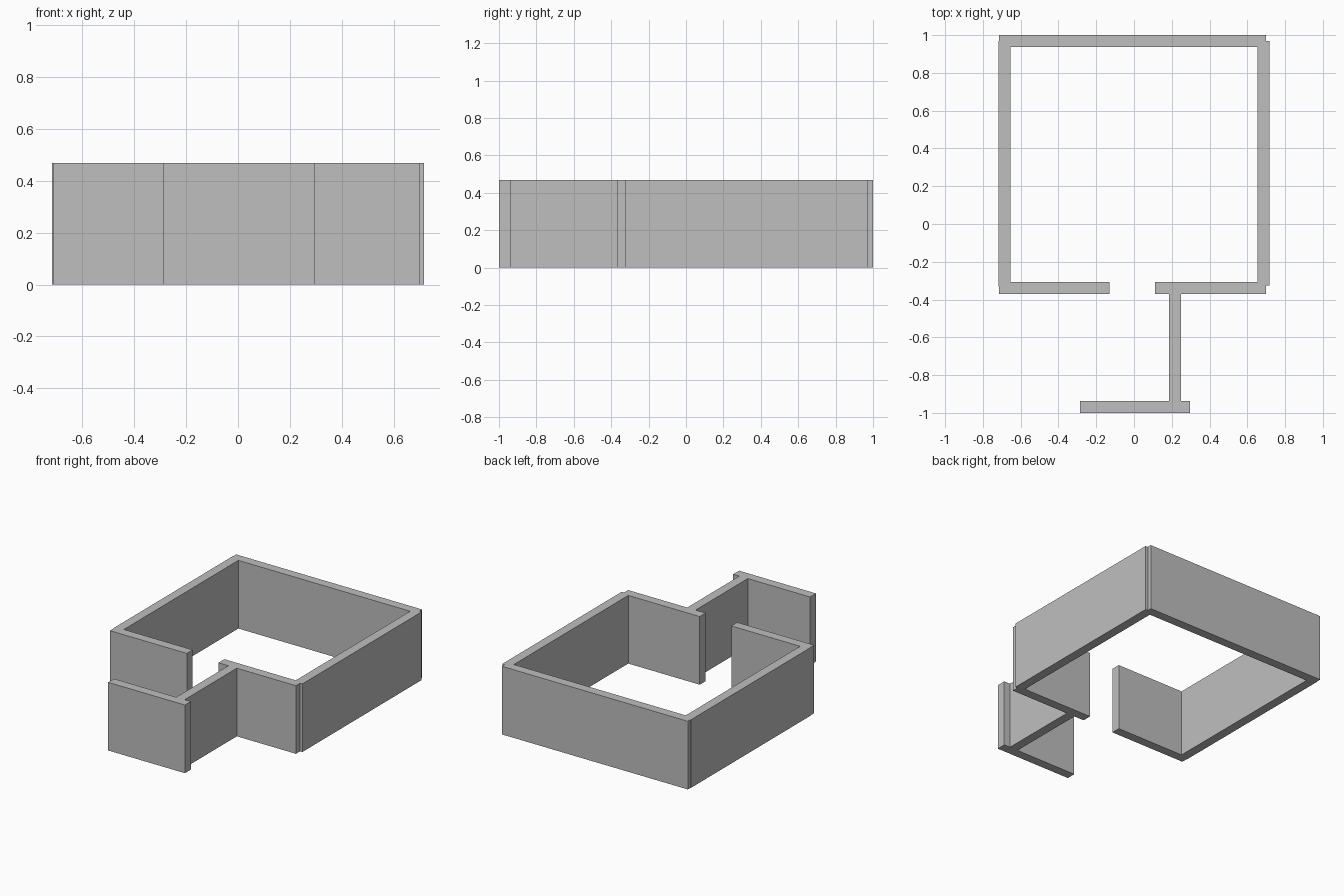
import bpy

old = bpy.data.objects.get("Cube")
if old:
    bpy.data.objects.remove(old, do_unlink=True)

HEIGHT = 0.468
THICK = 0.064

# Single plain grey for every wall
grey = bpy.data.materials.new("plain grey")
grey.use_nodes = True
colour = (0.52, 0.52, 0.52, 1)
grey.diffuse_color = colour
grey.node_tree.nodes["Principled BSDF"].inputs["Base Color"].default_value = colour


def wall(name, x0, x1, y0, y1):
    """Upright slab standing on the ground, given by its footprint."""
    bpy.ops.mesh.primitive_cube_add(size=1)
    obj = bpy.context.object
    obj.name = obj.data.name = name
    for v in obj.data.vertices:
        v.co.x = x1 if v.co.x > 0 else x0
        v.co.y = y1 if v.co.y > 0 else y0
        v.co.z = HEIGHT if v.co.z > 0 else 0
    obj.data.materials.append(grey)
    return obj


def wall_along_x(name, x0, x1, y0):
    return wall(name, x0, x1, y0, y0 + THICK)


def wall_along_y(name, x0, y0, y1):
    return wall(name, x0, x0 + THICK, y0, y1)


# Room walls, with a doorway gap in the front
walls = wall_along_x("room_walls", -0.714, 0.699, 1 - THICK)
others = [
    wall_along_y("right_wall", -0.717, -0.33, 0.97),
    wall_along_y("left_wall", 0.717 - THICK, -0.325, 0.97),
    wall_along_x("front_wall_right", -0.714, -0.13, -0.37),
    wall_along_x("front_wall_left", 0.11, 0.699, -0.37),
    # Entrance screen: a linking wall and a short wall across its end
    wall_along_y("linking_wall", 0.186, -0.96, -0.34),
    wall_along_x("entrance_wall", -0.287, 0.297, -1),
]

# Merge the walls into one clean shell
for part in others:
    union = walls.modifiers.new(part.name, "BOOLEAN")
    union.operation = "UNION"
    union.solver = "EXACT"
    union.object = part

bpy.context.view_layer.update()
graph = bpy.context.evaluated_depsgraph_get()
merged = bpy.data.meshes.new_from_object(walls.evaluated_get(graph))
walls.modifiers.clear()
walls.data = merged
merged.name = "room_walls"
for part in others:
    bpy.data.objects.remove(part, do_unlink=True)
